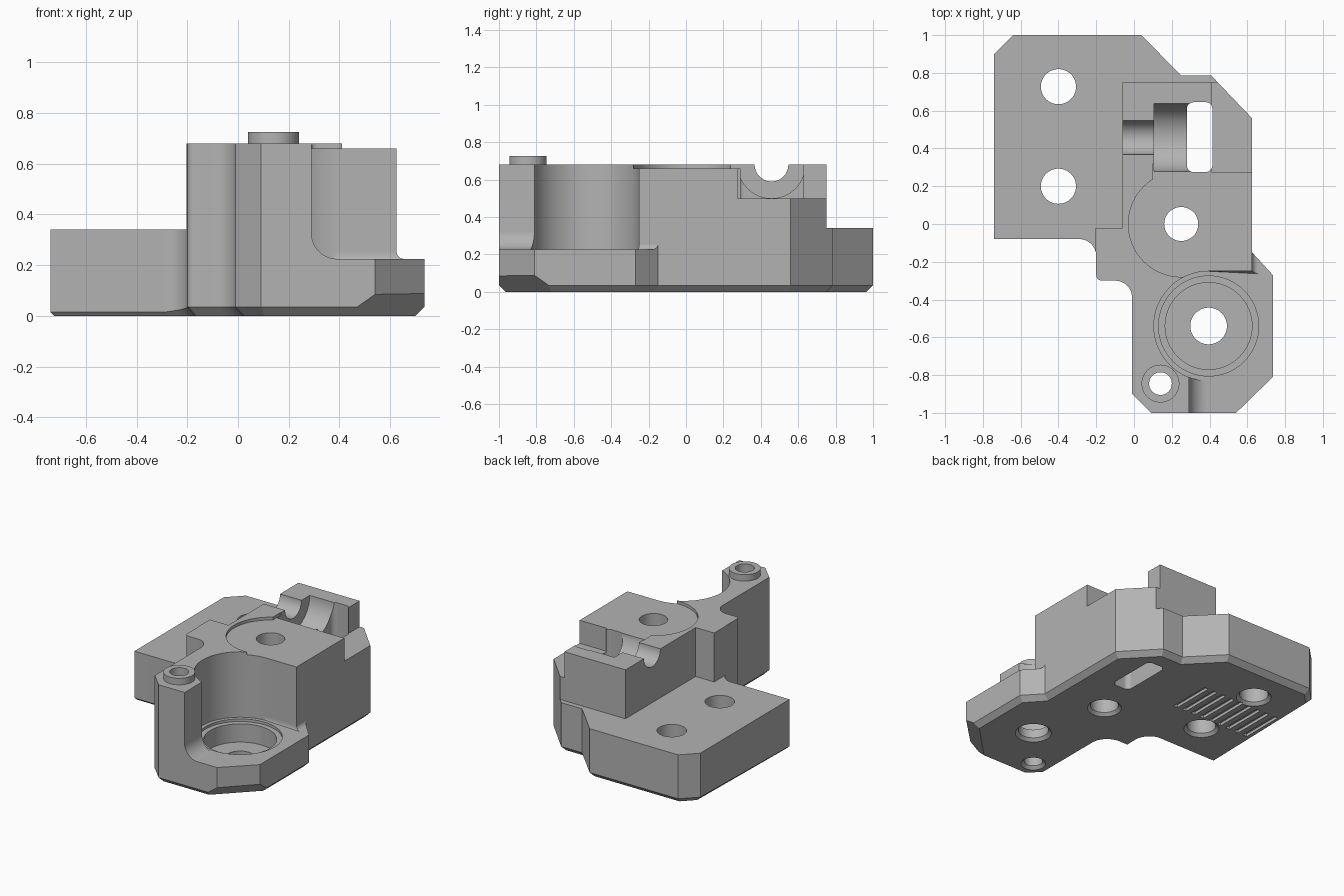
import bpy, bmesh
from math import cos, sin, radians, pi
from mathutils import Matrix, Vector

cube = bpy.data.objects.get("Cube")
if cube:
    bpy.data.objects.remove(cube, do_unlink=True)

ALONG_X = Matrix.Rotation(pi / 2, 4, 'Y')   # (x, y, z) -> (z, y, -x)
ALONG_Y = Matrix.Rotation(pi / 2, 4, 'X')   # (x, y, z) -> (x, -z, y)

grey = bpy.data.materials.new("plain grey")
grey.use_nodes = True
grey.diffuse_color = (0.45, 0.45, 0.45, 1)
grey.node_tree.nodes["Principled BSDF"].inputs["Base Color"].default_value = (0.45, 0.45, 0.45, 1)


def arc(cx, cy, r, a0, a1, n=12):
    angles = [radians(a0 + (a1 - a0) * i / n) for i in range(n + 1)]
    return [(cx + r * cos(a), cy + r * sin(a)) for a in angles]


def circle(cx, cy, r):
    return arc(cx, cy, r, 0, 360, 64)[:-1]


def rect(x0, y0, x1, y1):
    return [(x0, y0), (x1, y0), (x1, y1), (x0, y1)]


def make(name, bm):
    bmesh.ops.recalc_face_normals(bm, faces=bm.faces)
    mesh = bpy.data.meshes.new(name)
    bm.to_mesh(mesh)
    bm.free()
    mesh.materials.append(grey)
    ob = bpy.data.objects.new(name, mesh)
    bpy.context.collection.objects.link(ob)
    return ob


def loft(bm, rings):
    loops = [[bm.verts.new(p) for p in ring] for ring in rings]
    n = len(loops[0])
    for a, b in zip(loops, loops[1:]):
        for i in range(n):
            j = (i + 1) % n
            bm.faces.new((a[i], a[j], b[j], b[i]))
    bm.faces.new(loops[0][::-1])
    bm.faces.new(loops[-1])


def prism(name, pts, z0, z1, turn=None, fillet=0):
    bm = bmesh.new()
    loft(bm, [[(x, y, z) for x, y in pts] for z in (z0, z1)])
    if fillet:
        low = [e for e in bm.edges if all(abs(v.co.z - z0) < 1e-5 for v in e.verts)]
        bmesh.ops.bevel(bm, geom=low, offset=fillet, segments=6, profile=0.5,
                        affect='EDGES', clamp_overlap=False)
    if turn:
        bm.transform(turn)
    return make(name, bm)


def combine(tool, operation='DIFFERENCE'):
    tool.hide_render = True
    mod = body.modifiers.new("combine", 'BOOLEAN')
    mod.operation, mod.object, mod.solver = operation, tool, 'EXACT'
    bpy.context.view_layer.objects.active = body
    bpy.ops.object.modifier_apply(modifier=mod.name)
    bpy.data.objects.remove(tool, do_unlink=True)


# Body outline, counter-clockwise, each point with its bottom chamfer
SMALL, WIDE, TOP = 0.015, 0.035, 0.68
bend = arc(-0.29, -0.17, 0.09, 90, 0)
outline = [(-0.74, -0.08, SMALL)]
outline += [(x, y, SMALL + (WIDE - SMALL) * i / 12) for i, (x, y) in enumerate(bend)]
rest = arc(-0.17, -0.27, 0.03, 180, 270, 4) + arc(-0.1, -0.39, 0.09, 90, 0)
rest += [(-0.01, -0.9), (0.09, -1), (0.54, -1), (0.735, -0.81), (0.735, -0.27),
         (0.625, -0.15), (0.625, 0.56), (0.41, 0.785), (0.25, 0.785),
         (0.04, 1), (-0.64, 1), (-0.74, 0.9)]
outline += [(x, y, WIDE) for x, y in rest]

inset = []
for i, (x, y, d) in enumerate(outline):
    p = Vector((x, y))
    e1 = (p - Vector(outline[i - 1][:2])).normalized()
    e2 = (Vector(outline[(i + 1) % len(outline)][:2]) - p).normalized()
    n1, n2 = Vector((-e1.y, e1.x)), Vector((-e2.y, e2.x))
    q = p + (n1 + n2) * d / (1 + n1.dot(n2))
    inset.append((q.x, q.y, 0))

bm = bmesh.new()
loft(bm, [inset, outline, [(x, y, TOP) for x, y, d in outline]])
# Larger chamfer under the front left corner
cut = bmesh.ops.bisect_plane(bm, geom=bm.verts[:] + bm.edges[:] + bm.faces[:],
                             plane_co=(0.54, -1, 0.085),
                             plane_no=Vector((1, -1, -2 ** 0.5)).normalized(),
                             clear_outer=True)
rim = [g for g in cut["geom_cut"] if isinstance(g, bmesh.types.BMEdge)]
bmesh.ops.edgeloop_fill(bm, edges=rim)
body = make("bracket_body", bm)

# Low mounting plate on the right and along the back
step = [(-1, -0.6), (-0.203, -0.6), (-0.203, -0.02), (-0.06, -0.02),
        (-0.06, 0.75), (1, 0.75), (1, 1.2), (-1, 1.2)]
combine(prism("plate_step", step, 0.34, 1))

# Round pocket open to the front and left, leaving the tall post
FLOOR = 0.225
bay = arc(0.395, -0.54, 0.29, 90, 270, 36) + [(1, -0.83), (1, -0.25)]
combine(prism("pocket_bay", bay, FLOOR, 1, fillet=0.03))


def side_cut(name, x, r, y0, y1):
    profile = [(x, 1)] + arc(x + r, FLOOR + r, r, 180, 270) + [(1.2, FLOOR), (1.2, 1)]
    combine(prism(name, profile, -y1, -y0, ALONG_Y))


side_cut("post_side", 0.29, 0.1, -1.2, -0.54)
side_cut("pocket_shoulder", 0.625, 0.03, -1.2, -0.1)
combine(prism("pocket_rim", circle(0.395, -0.54, 0.265), 0.207, 0.3))
combine(prism("pocket_recess", circle(0.395, -0.54, 0.23), 0.08, 0.3))

# Shallow seat on top of the block
seat = [(0.1, 0.32)] + arc(0.25, 0, 0.28, 122, 270, 36) + [(1, -0.28), (1, 0.32)]
combine(prism("top_seat", seat, 0.66, 1))

# Ledge, stepped half-round channel and through slot
combine(prism("ledge", rect(0.41, 0.275, 1, 1.2), 0.5, 1))
combine(prism("narrow_channel", circle(-TOP, 0.457, 0.09), -0.2, 0.2, ALONG_X))
combine(prism("wide_channel", circle(-TOP, 0.457, 0.18), 0.105, 0.35, ALONG_X))
slot = []
for cx, cy, a in ((0.315, 0.31, 180), (0.38, 0.31, 270), (0.38, 0.61, 0), (0.315, 0.61, 90)):
    slot += arc(cx, cy, 0.035, a, a + 90, 6)
combine(prism("through_slot", slot, -0.2, 1))

# Raised boss on the post
boss = prism("post_boss", circle(0.14, -0.845, 0.1), -0.725, -0.6,
             Matrix.Scale(-1, 4, (0, 0, 1)), fillet=0.012)
combine(boss, 'UNION')

# Screw holes with a chamfered underside
for x, y, r in ((-0.4, 0.727, 0.093), (-0.4, 0.2, 0.093), (0.25, 0, 0.09),
                (0.395, -0.54, 0.097), (0.14, -0.845, 0.06)):
    combine(prism("screw_hole", circle(x, y, r), -0.2, 1))
    bm = bmesh.new()
    bmesh.ops.create_cone(bm, cap_ends=True, segments=64, radius1=r + 0.04,
                          radius2=r - 0.01, depth=0.05,
                          matrix=Matrix.Translation((x, y, 0.005)))
    combine(make("hole_chamfer", bm))

# Row of grooves under the plate
for i in range(9):
    x = -0.09 - 0.073 * i
    combine(prism("groove", rect(x - 0.016, 0.31, x + 0.016, 0.62), -0.1, 0.02))

# Smooth rounds, crisp edges
bpy.ops.object.select_all(action='DESELECT')
body.select_set(True)
bpy.context.view_layer.objects.active = body
bpy.ops.object.shade_smooth_by_angle(angle=radians(25))
weights = body.modifiers.new("even_shading", 'WEIGHTED_NORMAL')
weights.keep_sharp = True
